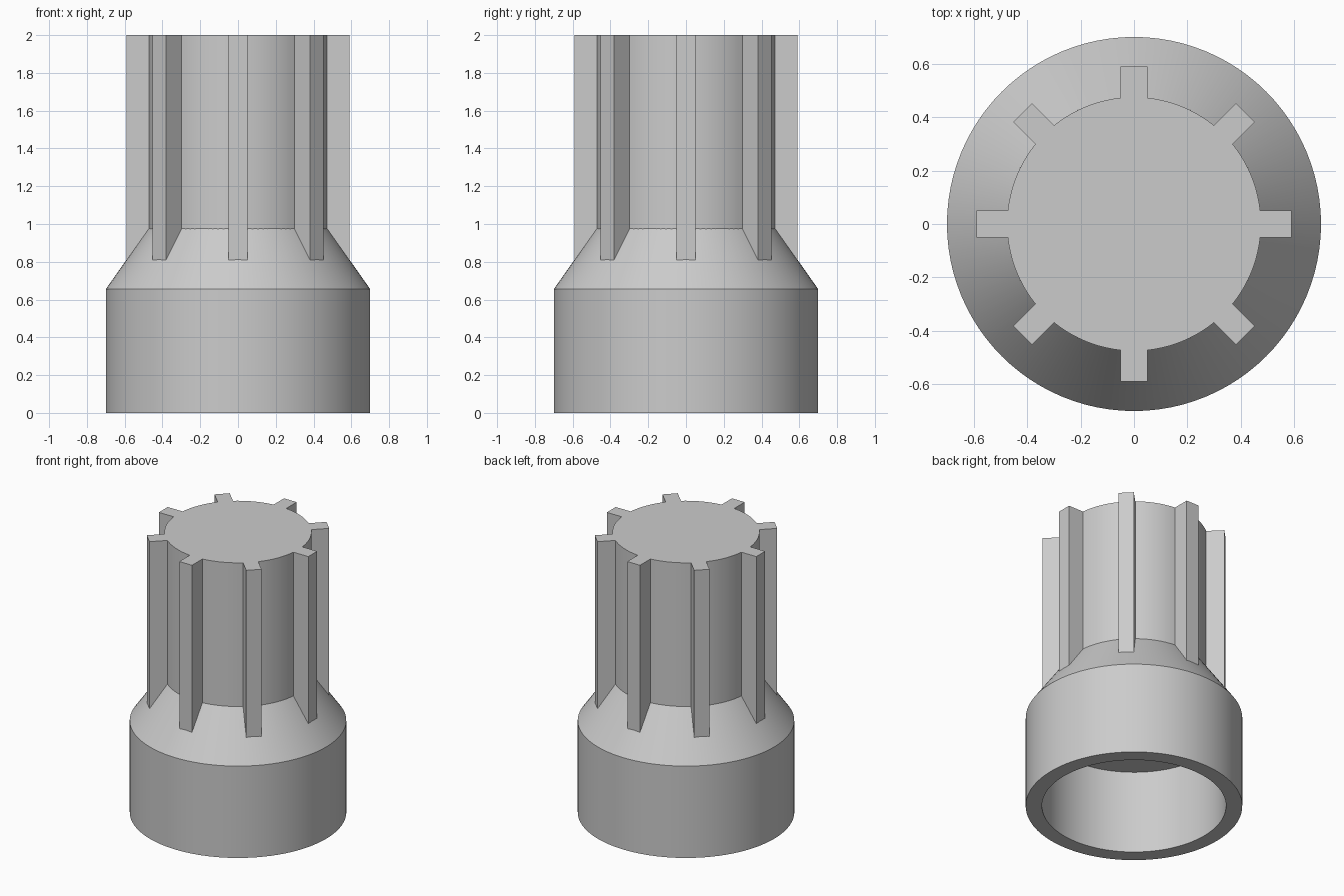
import bpy
import bmesh
from math import cos, sin, asin, pi, radians

RIBS = 8
CORE_R, RIB_R, RIB_HALF = 0.475, 0.59, 0.05
TOP = 2.0

cube = bpy.data.objects.get("Cube")
if cube:
    bpy.data.objects.remove(cube, do_unlink=True)

grey = bpy.data.materials.new("plain grey")
grey.use_nodes = True
colour = (0.6, 0.6, 0.6, 1)
grey.diffuse_color = colour
grey.node_tree.nodes["Principled BSDF"].inputs["Base Color"].default_value = colour


def finish(bm, name):
    """Turn a bmesh into a grey object with smooth curves and sharp edges."""
    bmesh.ops.recalc_face_normals(bm, faces=bm.faces)
    mesh = bpy.data.meshes.new(name)
    bm.to_mesh(mesh)
    bm.free()
    mesh.materials.append(grey)
    obj = bpy.data.objects.new(name, mesh)
    bpy.context.collection.objects.link(obj)
    bpy.ops.object.select_all(action="DESELECT")
    obj.select_set(True)
    bpy.context.view_layer.objects.active = obj
    bpy.ops.object.shade_smooth_by_angle(angle=radians(25))
    return obj


def lathe(name, profile, segments=96):
    """Spin an (r, z) profile around z; both ends are capped flat."""
    bm = bmesh.new()
    rings = [[bm.verts.new((r * cos(2 * pi * i / segments),
                            r * sin(2 * pi * i / segments), z))
              for i in range(segments)] for r, z in profile]
    for a, b in zip(rings, rings[1:]):
        for i in range(segments):
            j = (i + 1) % segments
            bm.faces.new((a[i], a[j], b[j], b[i]))
    bm.faces.new(rings[0])
    bm.faces.new(rings[-1])
    return finish(bm, name)


def splined_shaft(name, bottom, top, arc_steps=10):
    """Extrude a round outline with square ribs."""
    bm = bmesh.new()
    half = asin(RIB_HALF / CORE_R)
    pitch = 2 * pi / RIBS
    outline = []
    for k in range(RIBS):
        a = k * pitch
        # outer corners of the rib
        for side in (-RIB_HALF, RIB_HALF):
            outline.append((RIB_R * cos(a) - side * sin(a),
                            RIB_R * sin(a) + side * cos(a)))
        # arc of the core up to the next rib
        for s in range(arc_steps + 1):
            t = a + half + (pitch - 2 * half) * s / arc_steps
            outline.append((CORE_R * cos(t), CORE_R * sin(t)))
    base = bm.faces.new([bm.verts.new((x, y, bottom)) for x, y in outline])
    lift = bmesh.ops.extrude_face_region(bm, geom=[base], use_keep_orig=True)
    moved = [v for v in lift["geom"] if isinstance(v, bmesh.types.BMVert)]
    bmesh.ops.translate(bm, verts=moved, vec=(0, 0, top - bottom))
    return finish(bm, name)


# Hollow cup with a tapered shoulder: bore ceiling, bore, rim, wall, cone
lathe("socket_body", [(0.595, 0.595), (0.595, 0), (0.7, 0), (0.7, 0.655),
                      (CORE_R, 0.975)])

# Shaft with eight ribs that run down into the shoulder
splined_shaft("splined_shaft", 0.78, TOP)
